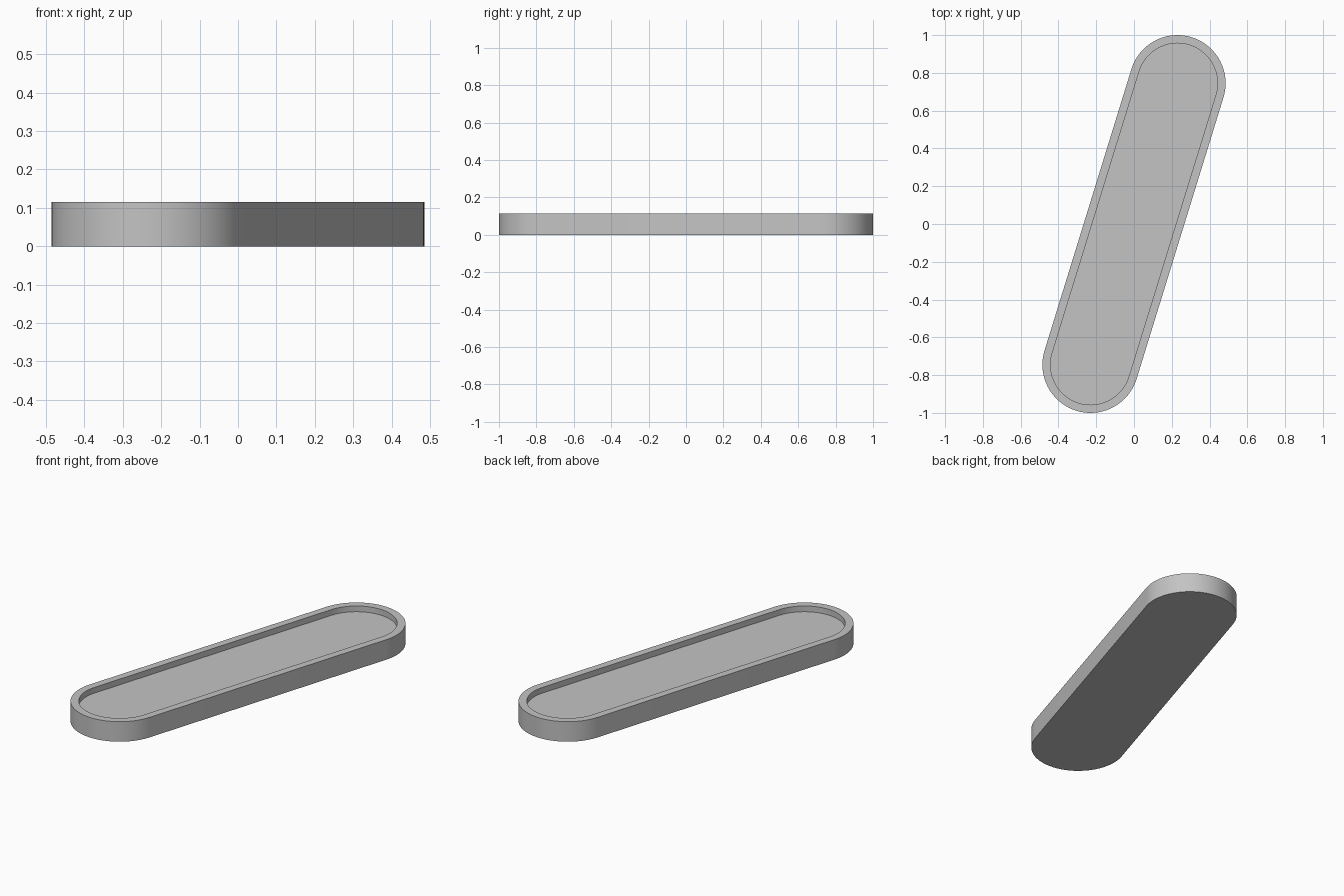
import bpy, bmesh, math
from mathutils import Vector

if "Cube" in bpy.data.objects:
    bpy.data.objects.remove(bpy.data.objects["Cube"])

HEIGHT, FLOOR = 0.115, 0.082      # rim top and recessed floor heights
OUTER, INNER = 0.255, 0.212       # end radii of the outer wall and the recess
END = Vector((0.23, 0.745))       # centre of one rounded end
STEPS = 40                        # segments per rounded end

grey = bpy.data.materials.new("light grey")
grey.diffuse_color = (0.55, 0.55, 0.55, 1)
grey.use_nodes = True
grey.node_tree.nodes["Principled BSDF"].inputs["Base Color"].default_value = grey.diffuse_color


def slot_loop(bm, radius, z):
    """Ring of vertices around a slanted slot with round ends."""
    lean = math.atan2(END.y, END.x)
    ring = []
    for side in (1, -1):
        start = lean - math.pi / 2 + (0 if side == 1 else math.pi)
        for i in range(STEPS + 1):
            a = start + math.pi * i / STEPS
            ring.append(bm.verts.new((side * END.x + radius * math.cos(a),
                                      side * END.y + radius * math.sin(a), z)))
    return ring


def bridge(bm, low, high):
    n = len(low)
    for i in range(n):
        j = (i + 1) % n
        bm.faces.new((low[i], low[j], high[j], high[i]))


# Tray: underside, outer wall, flat rim, recess wall and floor
bm = bmesh.new()
rings = [slot_loop(bm, r, z) for r, z in
         ((OUTER, 0), (OUTER, HEIGHT), (INNER, HEIGHT), (INNER, FLOOR))]
for low, high in zip(rings, rings[1:]):
    bridge(bm, low, high)
bm.faces.new(rings[0][::-1])
bm.faces.new(rings[-1])
bmesh.ops.recalc_face_normals(bm, faces=bm.faces[:])

mesh = bpy.data.meshes.new("slot_tray")
bm.to_mesh(mesh)
bm.free()
mesh.materials.append(grey)
tray = bpy.data.objects.new("slot_tray", mesh)
bpy.context.collection.objects.link(tray)

# Smooth round ends, crisp rim edges
bpy.context.view_layer.objects.active = tray
tray.select_set(True)
bpy.ops.object.shade_smooth_by_angle(angle=math.radians(30))
